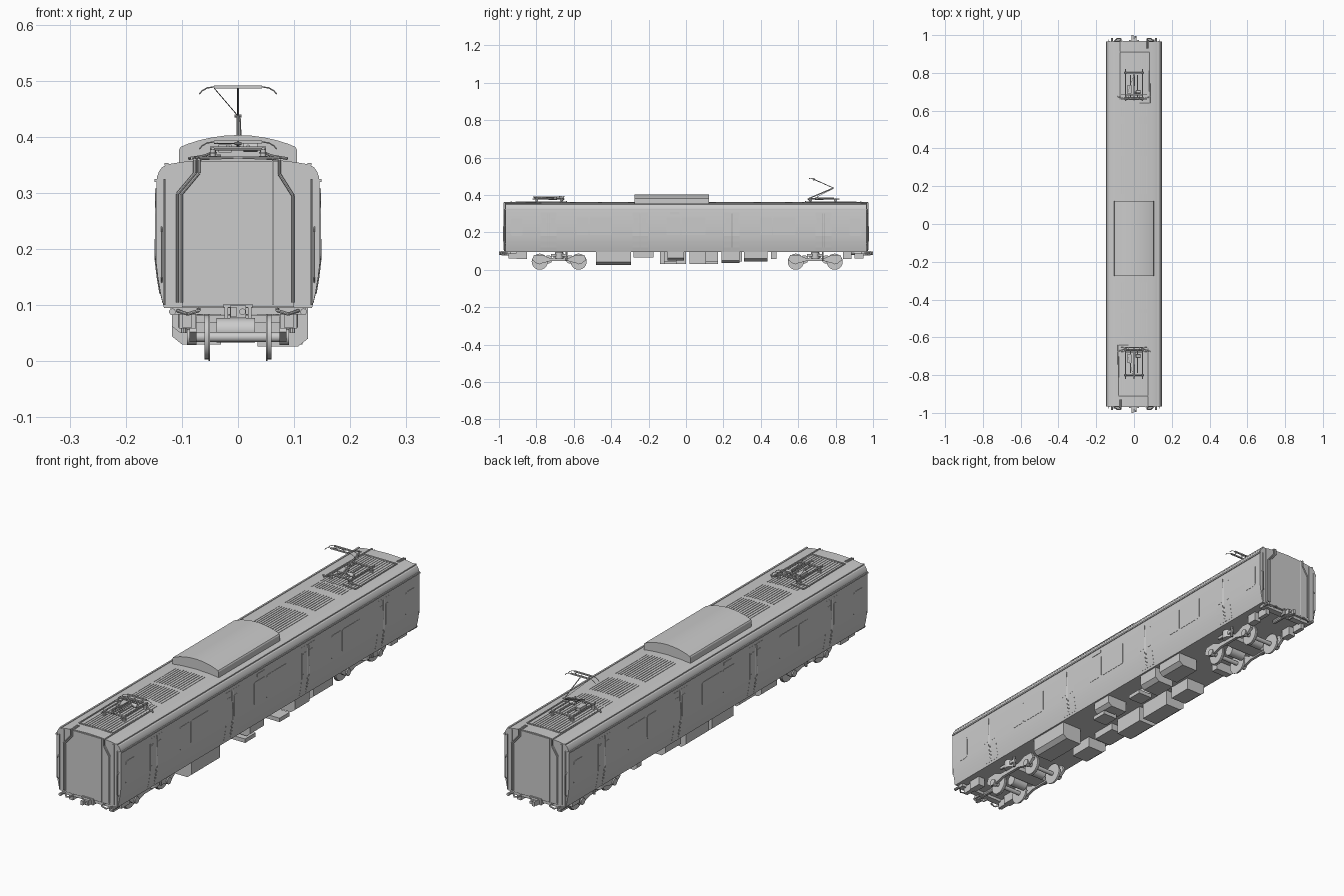
import bpy, bmesh, math
from mathutils import Vector, Matrix

if "Cube" in bpy.data.objects:
    bpy.data.objects.remove(bpy.data.objects["Cube"])

# ---------- helpers ----------
def finish(name, bm, smooth=None):
    bmesh.ops.recalc_face_normals(bm, faces=bm.faces[:])
    me = bpy.data.meshes.new(name)
    bm.to_mesh(me)
    bm.free()
    ob = bpy.data.objects.new(name, me)
    bpy.context.collection.objects.link(ob)
    if smooth:
        bpy.ops.object.select_all(action='DESELECT')
        ob.select_set(True)
        bpy.context.view_layer.objects.active = ob
        bpy.ops.object.shade_smooth_by_angle(angle=math.radians(smooth))
    return ob

def prism(bm, pts, axis, a, b):
    """Extrude a 2D outline along x (pts = y,z), y (pts = x,z) or z (pts = x,y)."""
    def at(p, t):
        return {'x': (t, p[0], p[1]), 'y': (p[0], t, p[1]), 'z': (p[0], p[1], t)}[axis]
    lo = [bm.verts.new(at(p, a)) for p in pts]
    hi = [bm.verts.new(at(p, b)) for p in pts]
    bm.faces.new(lo[::-1])
    bm.faces.new(hi)
    n = len(pts)
    for i in range(n):
        bm.faces.new((lo[i], lo[(i + 1) % n], hi[(i + 1) % n], hi[i]))

def box(bm, x0, x1, y0, y1, z0, z1):
    prism(bm, [(x0, y0), (x1, y0), (x1, y1), (x0, y1)], 'z', z0, z1)

def rod(bm, pts, r, n=8):
    for p, q in zip(pts, pts[1:]):
        p, q = Vector(p), Vector(q)
        m = Matrix.Translation((p + q) / 2) @ (q - p).to_track_quat('Z', 'Y').to_matrix().to_4x4()
        bmesh.ops.create_cone(bm, cap_ends=True, segments=n, radius1=r, radius2=r,
                              depth=(q - p).length, matrix=m)

def rounded(y0, y1, z0, z1, r, n=4):
    out = []
    for cy, cz, a0 in ((y1-r, z1-r, 0), (y0+r, z1-r, 90), (y0+r, z0+r, 180), (y1-r, z0+r, 270)):
        for i in range(n + 1):
            a = math.radians(a0 + 90 * i / n)
            out.append((cy + r * math.cos(a), cz + r * math.sin(a)))
    return out

# right half of the body cross-section, bottom to roof ridge
SIDE = [(.132, .095), (.138, .12), (.143, .15), (.1465, .18), (.1465, .25), (.1455, .318)]
ROOF = [(.1445, .328), (.141, .338), (.135, .346), (.125, .351), (.10, .355), (.06, .3595), (0, .362)]
def side_x(z):
    for (x0, z0), (x1, z1) in zip(SIDE, SIDE[1:]):
        if z <= z1:
            return x0 + (x1 - x0) * (z - z0) / (z1 - z0)
    return SIDE[-1][0]
def roof_z(x):
    return .362 - .7 * x * x

def band(bm, s, z0, z1, y0, y1, off):
    """Thin skin panel following the side profile."""
    zs = [z0] + [z for _, z in SIDE if z0 < z < z1] + [z1]
    prism(bm, [(s * (side_x(z) + off), z) for z in zs] +
              [(s * (side_x(z) - .002), z) for z in zs[::-1]], 'y', y0, y1)

# ---------- body shell ----------
bm = bmesh.new()
half = SIDE + ROOF
prism(bm, half + [(-x, z) for x, z in half[-2::-1]], 'y', -.966, .966)
finish("body_shell", bm, 25)

bm = bmesh.new()
for s in (-1, 1):
    box(bm, *sorted((s * .140, s * .1485)), -.967, .967, .319, .325)   # gutters
    box(bm, *sorted((s * .124, s * .131)), -.967, .967, .349, .3535)   # roof edge strips
finish("gutters", bm)

# ---------- doors and windows ----------
doors, glass, seams = bmesh.new(), bmesh.new(), bmesh.new()
def window(s, y0, y1, z0, z1, off, r=.008):
    x = side_x(.22)
    prism(glass, rounded(y0, y1, z0, z1, r), 'x', s * (x - .003), s * (x + off))
for s in (-1, 1):
    for yc in (-.735, -.245, .245, .735):
        for d in (-1, 1):
            band(doors, s, .105, .305, *sorted((yc + d * .001, yc + d * .042)), .0006)
            window(s, yc + d * .022 - .012, yc + d * .022 + .012, .19, .28, .0012, .005)
            rod(seams, [(s * (side_x(z) + .0006), yc + d * .004, z) for z in (.12, .15, .18, .30)], .0015, 6)
    for yc, w in ((-.49, .095), (0, .105), (.49, .095)):
        window(s, yc - w, yc - .03, .185, .28, .001)
        window(s, yc - .025, yc + w, .185, .28, .001)
    for yc in (-.905, .905):
        window(s, yc - .032, yc + .032, .18, .275, .001, .012)
    box(seams, *sorted((s * .144, s * .1475)), -.085, -.035, .296, .308)   # side display
finish("door_leaves", doors)
finish("window_panes", glass)
finish("door_seals", seams)

# ---------- car ends ----------
bm, pipes = bmesh.new(), bmesh.new()
for e in (-1, 1):
    prism(bm, [(-.10, .097), (.10, .097), (.10, .295), (.073, .335), (.073, .357),
               (-.073, .357), (-.073, .335), (-.10, .295)], 'y', e * .96, e * .969)
    for s in (-1, 1):
        box(bm, *sorted((s * .110, s * .116)), *sorted((e * .96, e * .968)), .10, .348)
        rod(pipes, [(s * .131, e * .968, .1), (s * .131, e * .968, .325)], .002, 6)
        rod(pipes, [(s * .136, e * .964, .14), (s * .136, e * .976, .15),
                    (s * .136, e * .976, .23), (s * .136, e * .964, .24)], .0015, 6)
    for k in (0, .007):   # cable runs down the end
        rod(pipes, [(e * (.070 + k), e * .93, .361), (e * (.070 + k), e * .973, .359), (e * (.070 + k), e * .973, .335),
                    (e * (.101 + k), e * .973, .298), (e * (.101 + k), e * .973, .105)], .0028)
    rod(pipes, [(-e * .098, e * .973, .105), (-e * .098, e * .973, .295),
                (-e * .074, e * .973, .333), (-e * .074, e * .973, .359), (-e * .074, e * .66, .362)], .0028)
    rod(pipes, [(-e * .062, e * .971, .1), (-e * .062, e * .971, .36)], .0012, 6)
    rod(pipes, [(-e * .074, e * .91, .362), (e * .082, e * .91, .362), (e * .084, e * .64, .362),
                (e * .03, e * .64, .366)], .0028)
finish("end_panels", bm)
finish("cables_and_handrails", pipes, 40)

# ---------- roof unit ----------
bm = bmesh.new()
arch = [(.105, .354), (.105, .377), (.102, .382)] + [(x, .403 - 1.95 * x * x) for x in (.09, .07, .05, .025, 0)]
prism(bm, arch + [(-x, z) for x, z in arch[-2::-1]], 'y', -.275, .122)
finish("roof_cooling_unit", bm, 25)

# ---------- roof walkway ribs ----------
bm = bmesh.new()
for y0, y1 in ((-.59, -.47), (-.45, -.31), (.16, .36), (.40, .53), (.57, .62), (-.91, -.62), (.63, .91)):
    for i in range(12):
        x = -.066 + i * .012
        box(bm, x - .0015, x + .0015, y0, y1, roof_z(x) - .003, roof_z(x) + .0012)
finish("roof_tread_ribs", bm)

# ---------- pantographs ----------
def pantograph(name, e, raised):
    bm = bmesh.new()
    P = lambda x, y, z: (x, e * y, z)
    for s in (-1, 1):
        for y in (.665, .80):   # insulators
            rod(bm, [P(s * .045, y, .357), P(s * .045, y, .377)], .005, 10)
            for z in (.364, .370):
                rod(bm, [P(s * .045, y, z), P(s * .045, y, z + .002)], .008, 10)
        rod(bm, [P(s * .045, .65, .379), P(s * .045, .82, .379)], .003)
        rod(bm, [P(s * .018, .665, .381), P(s * .018, .79, .383)], .003)
        rod(bm, [P(s * .088, .675, .361), P(s * .06, .665, .366), P(s * .04, .655, .374)], .0025)
    for y in (.665, .80):
        rod(bm, [P(-.05, y, .379), P(.05, y, .379)], .0035)
    box(bm, -.035, -.012, *sorted((e * .69, e * .735)), .372, .386)   # drive gear
    rod(bm, [P(.01, .70, .381), P(.035, .70, .381)], .008, 12)
    knee = (.788, .437) if raised else (.815, .388)
    head = (.672, .489) if raised else (.665, .391)
    rod(bm, [P(0, .655, .380), P(0, *knee)], .003)
    rod(bm, [P(.006, .68, .379), P(.004, knee[0] - .004, knee[1] - .005)], .0012, 6)
    rod(bm, [P(-.006, *knee), P(.006, *knee)], .003)
    rod(bm, [P(0, *knee), P(0, *head)], .002)
    rod(bm, [P(0, *knee), P(-.042, head[0], head[1] - .003)], .0008, 6)
    for d in (-.012, .012):   # collector strips and horns
        y, z = head[0] + d, head[1]
        box(bm, -.043, .043, *sorted((e * (y - .003), e * (y + .003))), z - .003, z + .002)
        for s in (-1, 1):
            rod(bm, [P(s * .042, y, z), P(s * .055, y, z - .002), P(s * .064, y, z - .007), P(s * .069, y, z - .013)], .0012, 6)
    for s in (-1, 1):
        rod(bm, [P(s * .03, head[0] - .013, head[1] - .002), P(s * .03, head[0] + .013, head[1] - .002)], .0015, 6)
    finish(name, bm, 40)
pantograph("pantograph_folded", -1, False)
pantograph("pantograph_raised", 1, True)

# ---------- bogies ----------
def bogie(name, yc):
    wh, fr = bmesh.new(), bmesh.new()
    frame = [(-.145, .052), (-.135, .078), (-.09, .08), (-.055, .064), (.055, .064), (.09, .08), (.135, .078),
             (.145, .052), (.12, .034), (.085, .036), (.05, .046), (-.05, .046), (-.085, .036), (-.12, .034)]
    for d in (-.104, .104):
        y = yc + d
        rod(wh, [(-.088, y, .043), (.088, y, .043)], .009, 12)
        for s in (-1, 1):
            rod(wh, [(s * .053, y, .043), (s * .060, y, .043)], .040, 28)
            rod(wh, [(s * .050, y, .043), (s * .053, y, .043)], .043, 28)
            rod(fr, [(s * .074, y, .043), (s * .091, y, .043)], .014, 14)
    for s in (-1, 1):
        prism(fr, [(yc + y, z) for y, z in frame], 'x', s * .074, s * .086)
        rod(fr, [(s * .085, yc, .06), (s * .085, yc, .093)], .022, 16)   # air spring
        box(fr, *sorted((s * .092, s * .100)), yc - .045, yc + .045, .072, .084)
        rod(fr, [(s * .097, yc + .04, .05), (s * .097, yc + .04, .096)], .005, 8)
    box(fr, -.08, .08, yc - .03, yc + .03, .052, .07)
    box(fr, -.10, .10, yc - .022, yc + .022, .07, .082)
    rod(fr, [(0, yc, .06), (0, yc, .097)], .02, 16)
    for d in (-1, 1):   # motors
        rod(fr, [(-.038, yc + d * .058, .055), (.03, yc + d * .058, .055)], .022, 14)
    finish(name + "_wheelsets", wh, 40)
    finish(name + "_frame", fr, 35)
bogie("front_bogie", -.678)
bogie("rear_bogie", .691)

# ---------- underfloor equipment ----------
bm = bmesh.new()
def case(s, y0, y1, zb, xi=.035, xo=.125):
    c = min(.018, (.097 - zb) / 3)
    prism(bm, [(s * xi, .097), (s * xi, zb), (s * (xo - c), zb), (s * xo, zb + c * .8), (s * xo, .097)], 'y', y0, y1)
for y0, y1, zb in ((-.48, -.295, .026), (-.10, -.01, .05), (.19, .285, .036), (.31, .435, .045)):
    case(1, y0, y1, zb)
for y0, y1, zb in ((-.42, -.32, .05), (-.28, -.175, .066), (-.14, .0, .03), (.02, .17, .03), (.20, .30, .045), (.455, .485, .057)):
    case(-1, y0, y1, zb, .03, .118)
for y0, y1 in ((-.118, -.05), (.105, .17)):
    box(bm, .05, .115, y0, y1, .03, .046)
    box(bm, .05, .056, y0, y1, .03, .097)
for y0, y1 in ((-.905, -.85), (.84, .885)):
    for s in (-1, 1):
        box(bm, *sorted((s * .075, s * .105)), y0, y1, .058, .097)
finish("underfloor_equipment", bm)

# ---------- couplers and headstocks ----------
bm = bmesh.new()
for e in (-1, 1):
    Y = lambda a, b: sorted((e * a, e * b))
    box(bm, -.12, .12, *Y(.935, .962), .083, .097)
    rod(bm, [(0, e * .88, .088), (0, e * .972, .088)], .009, 10)
    box(bm, -.014, .014, *Y(.968, .986), .077, .099)
    box(bm, -.013, -.003, *Y(.984, 1.0), .079, .097)
    rod(bm, [(.008, e * .984, .088), (.008, e * .994, .088)], .006, 10)
    box(bm, -.026, .026, *Y(.95, .974), .096, .102)
    for s in (-1, 1):
        box(bm, *sorted((s * .018, s * .024)), *Y(.95, .972), .076, .102)
        rod(bm, [(s * .117, e * .955, .088), (s * .117, e * .985, .088)], .006, 10)
        rod(bm, [(s * .07, e * .96, .094), (s * .07, e * .982, .09), (s * .09, e * .982, .084), (s * .108, e * .965, .09)], .003)
        box(bm, *sorted((s * .082, s * .1)), *Y(.90, .95), .06, .09)
finish("couplers", bm, 35)
